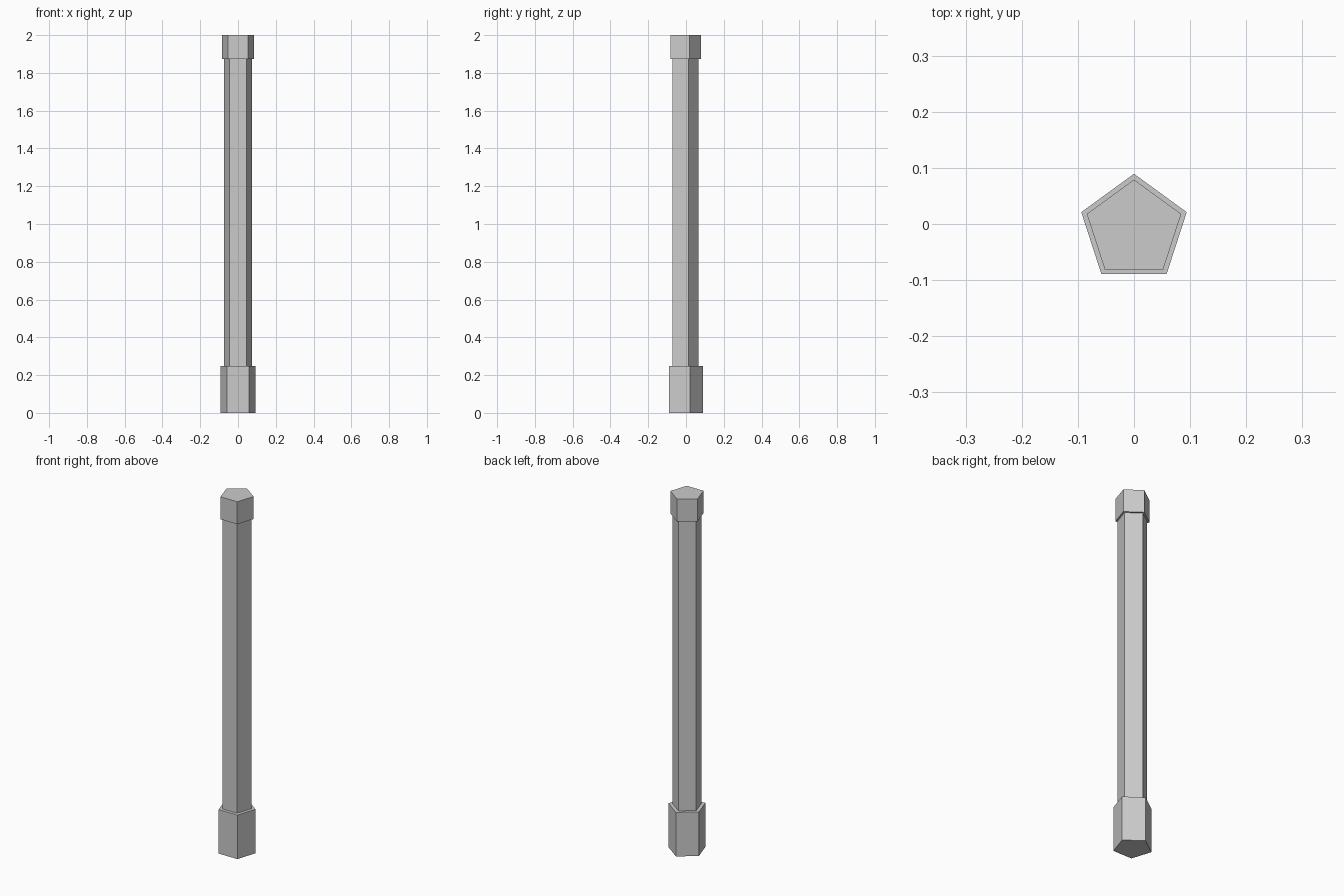
import bpy
from math import radians

if "Cube" in bpy.data.objects:
    bpy.data.objects.remove(bpy.data.objects["Cube"], do_unlink=True)

# Single plain grey
grey = bpy.data.materials.new("light_grey")
grey.use_nodes = True
COLOUR = (0.6, 0.6, 0.6, 1)
grey.diffuse_color = COLOUR
grey.node_tree.nodes["Principled BSDF"].inputs["Base Color"].default_value = COLOUR

CENTRE_Y = -0.0094  # pentagon axis, so its bounds are centred


def pentagon_prism(name, radius, bottom, top):
    """Five-sided prism with one corner pointing to the back."""
    bpy.ops.mesh.primitive_cylinder_add(
        vertices=5, radius=radius, depth=top - bottom,
        location=(0, CENTRE_Y, (bottom + top) / 2))
    part = bpy.context.object
    part.name = name
    # Guarantee a corner on +y whatever the primitive's starting angle
    corner = max(part.data.vertices, key=lambda v: v.co.y)
    if abs(corner.co.x) > radius * 0.01:
        part.rotation_euler.z = radians(90)
    part.data.materials.append(grey)
    bpy.ops.object.shade_flat()
    return part


# Base collar, long shaft and top cap
pentagon_prism("base_collar", 0.0988, 0, 0.247)
pentagon_prism("shaft", 0.0768, 0.247, 1.874)
pentagon_prism("top_cap", 0.0885, 1.874, 2)
